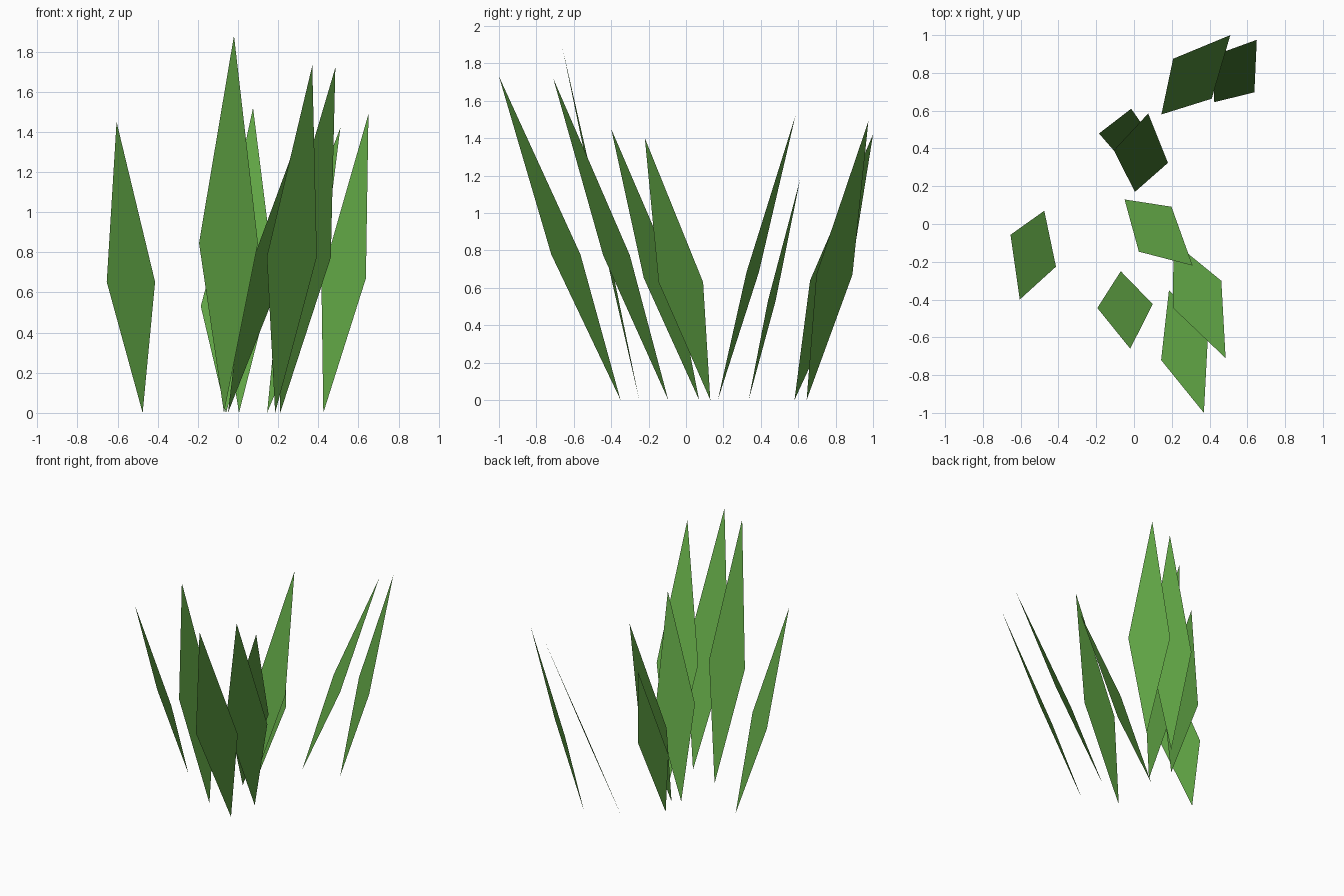
import bpy
from math import radians, cos, sin
from mathutils import Vector

default_cube = bpy.data.objects.get("Cube")
if default_cube:
    bpy.data.objects.remove(default_cube, do_unlink=True)

HALF_WIDTH = 0.147   # half the blade width at its widest point
WIDEST = 0.45        # widest point as a fraction of blade length

# Grass colour
green = bpy.data.materials.new("grass_green")
green.use_nodes = True
colour = (0.12, 0.38, 0.06, 1.0)
green.diffuse_color = colour
shader = green.node_tree.nodes["Principled BSDF"]
shader.inputs["Base Color"].default_value = colour
shader.inputs["Roughness"].default_value = 0.8


def grass_blade(name, root, tip, angle):
    """Thin pointed leaf from root to tip, its width turned by angle about z."""
    root = Vector((root[0], root[1], 0.0))
    tip = Vector(tip)
    centre = root.lerp(tip, WIDEST)
    turn = radians(angle)
    side = Vector((cos(turn), sin(turn), 0.0)) * HALF_WIDTH
    points = [root, centre + side, tip, centre - side, centre]
    # Four triangles meet at the centre of the leaf
    faces = [(i, (i + 1) % 4, 4) for i in range(4)]
    mesh = bpy.data.meshes.new(name)
    mesh.from_pydata(points, [], faces)
    mesh.materials.append(green)
    mesh.shade_smooth()
    blade = bpy.data.objects.new(name, mesh)
    bpy.context.collection.objects.link(blade)
    return blade


# Front blades, leaning forward
grass_blade("front_tall_blade", (0.185, -0.35), (0.37, -1.0, 1.73), 32)
grass_blade("front_tallest_blade", (-0.07, -0.25), (-0.02, -0.66, 1.88), 4)
grass_blade("front_left_blade", (0.21, -0.095), (0.485, -0.71, 1.72), 29)
grass_blade("outer_right_blade", (-0.475, 0.07), (-0.605, -0.4, 1.45), -35)
grass_blade("middle_blade", (-0.05, 0.13), (0.31, -0.22, 1.4), 54)

# Back blades, leaning backward
grass_blade("back_middle_blade", (0.005, 0.17), (0.075, 0.585, 1.52), -13)
grass_blade("back_short_blade", (-0.06, 0.335), (-0.015, 0.61, 1.18), -8)
grass_blade("back_left_blade", (0.145, 0.58), (0.51, 1.0, 1.42), -46)
grass_blade("back_outer_left_blade", (0.425, 0.645), (0.65, 0.975, 1.49), -41)
